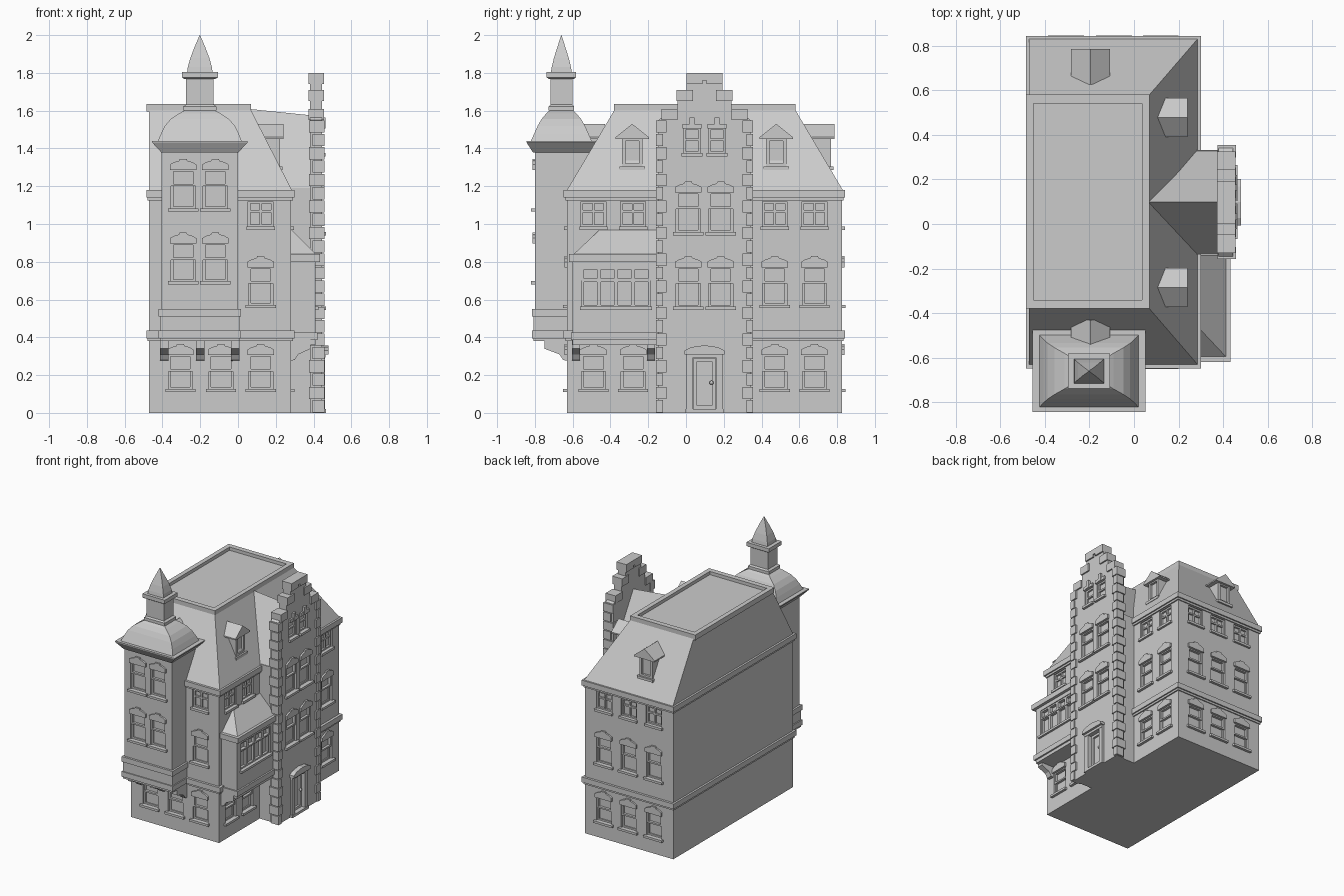
import bpy, bmesh
from mathutils import Vector

if "Cube" in bpy.data.objects:
    bpy.data.objects.remove(bpy.data.objects["Cube"])

parts = {}


def bm_of(name):
    return parts.setdefault(name, bmesh.new())


# facade frames: u runs along the wall, d points outward, z is up
def front(y0): return lambda u, d, z: Vector((u, y0 - d, z))
def back(y0): return lambda u, d, z: Vector((u, y0 + d, z))
def right(x0): return lambda u, d, z: Vector((x0 + d, u, z))
def world(u, d, z): return Vector((u, d, z))
def sideways(f): return lambda u, d, z: f(d, u, z)


def prism(name, f, pts, d0, d1):
    """Outline in (u, z) extruded from d0 to d1."""
    bm = bm_of(name)
    a = [bm.verts.new(f(u, d0, z)) for u, z in pts]
    b = [bm.verts.new(f(u, d1, z)) for u, z in pts]
    bm.faces.new(a)
    bm.faces.new(b[::-1])
    for i in range(len(a)):
        j = (i + 1) % len(a)
        bm.faces.new((a[i], b[i], b[j], a[j]))


def box(name, f, u0, u1, d0, d1, z0, z1):
    prism(name, f, [(u0, z0), (u1, z0), (u1, z1), (u0, z1)], d0, d1)


def loft(name, rings):
    """Stack of rectangles (x0, x1, y0, y1, z) skinned into one solid."""
    bm = bm_of(name)
    loops = [[bm.verts.new(p) for p in ((a, c, z), (b, c, z), (b, d, z), (a, d, z))]
             for a, b, c, d, z in rings]
    bm.faces.new(loops[0])
    bm.faces.new(loops[-1][::-1])
    for p, q in zip(loops, loops[1:]):
        for i in range(4):
            j = (i + 1) % 4
            bm.faces.new((p[i], p[j], q[j], q[i]))


def frame_bars(name, f, u, hw, z0, z1, d0, d1, t=0.012):
    box(name, f, u - hw, u - hw + t, d0, d1, z0, z1)
    box(name, f, u + hw - t, u + hw, d0, d1, z0, z1)
    box(name, f, u - hw + t, u + hw - t, d0, d1, z0, z0 + t)
    box(name, f, u - hw + t, u + hw - t, d0, d1, z1 - t, z1)


def sash_window(f, u, z0, z1):
    """Sash window with sill at z0 and arched keystone lintel up to z1."""
    top = z1 - 0.055
    mid = top - 0.09
    box("cutter", f, u - 0.064, u + 0.064, -0.025, 0.03, z0 + 0.015, top)
    box("window_sills", f, u - 0.08, u + 0.08, -0.01, 0.02, z0, z0 + 0.017)
    frame_bars("window_sashes", f, u, 0.064, z0 + 0.015, mid + 0.012, -0.03, -0.016)
    frame_bars("window_sashes", f, u, 0.064, mid, top, -0.03, -0.006)
    half = [(0.07, top - 0.004), (0.07, z1 - 0.03), (0.05, z1 - 0.018), (0.022, z1 - 0.01), (0.018, z1)]
    pts = [(u + a, z) for a, z in half] + [(u - a, z) for a, z in reversed(half)]
    prism("window_lintels", f, pts, -0.005, 0.013)


def cross_window(f, u):
    """Square upper-floor window with a cross of glazing bars."""
    box("cutter", f, u - 0.066, u + 0.066, -0.025, 0.03, 0.985, 1.12)
    box("window_sills", f, u - 0.075, u + 0.075, -0.01, 0.016, 0.968, 0.986)
    frame_bars("window_sashes", f, u, 0.066, 0.985, 1.12, -0.03, -0.01)
    box("window_sashes", f, u - 0.006, u + 0.006, -0.03, -0.012, 0.99, 1.115)
    box("window_sashes", f, u - 0.06, u + 0.06, -0.03, -0.013, 1.062, 1.074)


def dormer(f, u):
    """Dormer whose frame origin is the wall plane below it."""
    frame_bars("dormer_windows", f, u, 0.055, 1.30, 1.46, -0.22, -0.058, 0.02)
    box("dormer_windows", f, u - 0.05, u + 0.05, -0.22, -0.075, 1.29, 1.46)
    box("dormer_sills", f, u - 0.068, u + 0.068, -0.14, -0.045, 1.285, 1.305)
    prism("dormer_roofs", f, [(u - 0.088, 1.45), (u + 0.088, 1.45), (u + 0.088, 1.46),
                              (u, 1.53), (u - 0.088, 1.46)], -0.2, -0.04)


def bracket(f, u, reach):
    prism("brackets", sideways(f), [(-0.01, 0.275), (0.02, 0.28), (0.04, 0.31), (reach, 0.34),
                                    (reach, 0.385), (-0.01, 0.385)], u - 0.022, u + 0.022)


FR, BK, RT = front(-0.63), back(0.825), right(0.28)
TW, GB, BY = front(-0.80), right(0.445), right(0.41)

# main block, string course, eaves cornice
box("main_walls", world, -0.47, 0.28, -0.63, 0.825, 0, 1.16)
for z0, z1 in ((0.395, 0.435), (1.14, 1.18)):
    box("cornices", world, -0.485, 0.30, -0.648, 0.843, z0, z1)
    box("cornices", world, -0.478, 0.29, -0.638, 0.833, z0 - 0.015, z0)

# mansard roof with a raised rim
loft("mansard_roof", [(-0.47, 0.285, -0.63, 0.83, 1.18), (-0.47, 0.065, -0.375, 0.575, 1.61)])
for a, b, c, d in ((-0.485, 0.07, -0.38, -0.34), (-0.485, 0.07, 0.54, 0.58),
                   (-0.485, -0.45, -0.34, 0.54), (0.035, 0.07, -0.34, 0.54)):
    box("roof_rim", world, a, b, c, d, 1.595, 1.635)
dormer(RT, 0.478)
dormer(RT, -0.285)
dormer(BK, -0.195)
dormer(FR, -0.195)

# windows of the main block
for x in (-0.305, -0.09, 0.12):
    sash_window(FR, x, 0.11, 0.365)
    sash_window(BK, x, 0.11, 0.365)
    sash_window(BK, x, 0.555, 0.83)
    cross_window(BK, x)
sash_window(FR, 0.12, 0.555, 0.83)
cross_window(FR, 0.12)
for y in (0.47, 0.68):
    sash_window(RT, y, 0.11, 0.365)
    sash_window(RT, y, 0.555, 0.83)
    cross_window(RT, y)
for y in (-0.49, -0.28):
    sash_window(RT, y, 0.11, 0.365)
    cross_window(RT, y)

# corner tower hung off the front
box("tower_walls", world, -0.405, 0.0, -0.80, -0.50, 0.38, 1.40)
box("tower_base", world, -0.412, 0.007, -0.808, -0.62, 0.38, 0.53)
for z0, z1 in ((0.395, 0.435), (0.51, 0.55)):
    box("tower_base", world, -0.42, 0.015, -0.816, -0.62, z0, z1)
for x in (-0.29, -0.12):
    sash_window(TW, x, 1.065, 1.345)
    sash_window(TW, x, 0.68, 0.955)
for x in (-0.39, -0.2, -0.015):
    bracket(FR, x, 0.12)


def tower_loft(name, prof):
    loft(name, [(-0.202 - a, -0.202 + a, -0.66 - b, -0.66 + b, z) for a, b, z in prof])


tower_loft("tower_eaves", [(0.203, 0.15, 1.378), (0.253, 0.184, 1.432), (0.253, 0.184, 1.44)])
tower_loft("tower_bell_roof", [(0.222, 0.162, 1.438), (0.205, 0.143, 1.48), (0.185, 0.125, 1.52),
                               (0.155, 0.105, 1.555), (0.11, 0.08, 1.585), (0.07, 0.055, 1.607)])
tower_loft("cupola_plinth", [(0.088, 0.068, 1.60), (0.088, 0.068, 1.622), (0.073, 0.058, 1.632)])
tower_loft("cupola_neck", [(0.073, 0.058, 1.62), (0.073, 0.058, 1.78)])
tower_loft("cupola_cap", [(0.082, 0.066, 1.768), (0.095, 0.078, 1.776), (0.095, 0.078, 1.805)])
tower_loft("spire", [(0.067, 0.055, 1.804), (0.064, 0.051, 1.83), (0.05, 0.039, 1.88),
                     (0.027, 0.02, 1.94), (0.001, 0.001, 2.0)])

# stepped gable on the right side
C = 0.098
steps = [(0.243, 0), (0.243, 1.55), (0.22, 1.57), (0.22, 1.61), (0.143, 1.61),
         (0.143, 1.71), (0.095, 1.71), (0.095, 1.795)]
prism("gable_wall", world and right(0), [(C + a, z) for a, z in steps] +
      [(C - a, z) for a, z in reversed(steps)], 0.38, 0.445)
box("gable_side_walls", world, 0.27, 0.39, C - 0.235, C + 0.235, 0, 1.19)
for a, z in ((0.228, 1.61), (0.147, 1.71), (0.096, 1.80)):
    for s in (-1, 1):
        u = C + s * a
        v = u - s * 0.085
        box("gable_copings", right(0), min(u, v), max(u, v), 0.372, 0.456, z - 0.06, z)
box("gable_copings", right(0), C - 0.096, C + 0.096, 0.372, 0.456, 1.76, 1.80)

# corner quoins, alternately long and short
for i in range(22):
    z0, z1 = i * 0.0705 + 0.003, (i + 1) * 0.0705 - 0.003
    w, l = (0.055, 0.375) if i % 2 else (0.035, 0.395)
    for s in (-1, 1):
        u, v = C + s * 0.256, C + s * (0.256 - w)
        box("quoins", right(0), min(u, v), max(u, v), l, 0.457, z0, z1)

# cross roof behind the gable
bm = bm_of("gable_roof")
v = [bm.verts.new(p) for p in ((0.05, C - 0.235, 1.18), (0.05, C + 0.235, 1.18), (0.05, C, 1.61),
                               (0.39, C - 0.235, 1.18), (0.39, C + 0.235, 1.18), (0.39, C, 1.575))]
for idx in ((0, 1, 2), (3, 5, 4), (0, 3, 4, 1), (1, 4, 5, 2), (2, 5, 3, 0)):
    bm.faces.new([v[i] for i in idx])

# gable windows and attic openings
for s in (-1, 1):
    u = C + s * 0.086
    sash_window(GB, u, 0.94, 1.225)
    sash_window(GB, u, 0.545, 0.83)
    u = C + s * 0.066
    box("cutter", GB, u - 0.046, u + 0.046, -0.025, 0.03, 1.375, 1.51)
    box("window_sills", GB, u - 0.055, u + 0.055, -0.01, 0.018, 1.358, 1.376)
    frame_bars("window_sashes", GB, u, 0.046, 1.375, 1.51, -0.03, -0.012)
    box("window_sashes", GB, u - 0.04, u + 0.04, -0.03, -0.012, 1.44, 1.452)
    box("window_lintels", GB, u - 0.05, u + 0.05, -0.005, 0.013, 1.505, 1.53)
    box("window_lintels", GB, u - 0.014, u + 0.014, -0.005, 0.018, 1.505, 1.565)

# door with surround, arched hood, step and knob
box("cutter", GB, C - 0.062, C + 0.062, -0.03, 0.03, 0.02, 0.292)
frame_bars("door", GB, C, 0.058, 0.02, 0.29, -0.035, -0.015, 0.018)
for s in (-1, 1):
    a, b = C + s * 0.062, C + s * 0.098
    box("door_surround", GB, min(a, b), max(a, b), -0.005, 0.015, 0, 0.31)
box("door_surround", GB, C - 0.098, C + 0.098, -0.005, 0.018, 0.292, 0.32)
prism("door_hood", GB, [(C - 0.105, 0.31), (C + 0.105, 0.31), (C + 0.105, 0.33), (C + 0.07, 0.348),
                        (C, 0.358), (C - 0.07, 0.348), (C - 0.105, 0.33)], -0.005, 0.035)
box("door_step", GB, C - 0.1, C + 0.1, -0.04, 0.02, 0, 0.02)
ret = bmesh.ops.create_uvsphere(bm_of("door_knob"), u_segments=10, v_segments=6, radius=0.011)
bmesh.ops.translate(parts["door_knob"], verts=ret["verts"], vec=(0.438, 0.135, 0.16))

# oriel bay beside the gable
box("bay_walls", world, 0.27, 0.41, -0.60, -0.14, 0.36, 0.82)
box("bay_trim", world, 0.27, 0.422, -0.61, -0.14, 0.385, 0.425)
box("bay_trim", world, 0.27, 0.433, -0.62, -0.14, 0.80, 0.84)
loft("bay_roof", [(0.27, 0.412, -0.595, -0.14, 0.84), (0.27, 0.285, -0.46, -0.14, 0.967)])
box("cutter", BY, -0.55, -0.19, -0.03, 0.03, 0.56, 0.77)
box("bay_trim", BY, -0.56, -0.18, -0.01, 0.016, 0.545, 0.562)
for i in range(4):
    u = -0.55 + 0.09 * (i + 0.5)
    frame_bars("bay_windows", BY, u, 0.045, 0.56, 0.705, -0.035, -0.012, 0.011)
    frame_bars("bay_windows", BY, u, 0.045, 0.70, 0.77, -0.035, -0.006, 0.011)
for y in (-0.582, -0.185):
    bracket(RT, y, 0.105)

# turn every part into an object
objs = {}
for name, bm in parts.items():
    bmesh.ops.recalc_face_normals(bm, faces=bm.faces)
    me = bpy.data.meshes.new(name)
    bm.to_mesh(me)
    bm.free()
    objs[name] = bpy.data.objects.new(name, me)
    bpy.context.collection.objects.link(objs[name])

# recess the openings into the walls
cutter = objs["cutter"]
cutter.hide_render = True
for name in ("main_walls", "tower_walls", "gable_wall", "bay_walls"):
    mod = objs[name].modifiers.new("openings", 'BOOLEAN')
    mod.operation, mod.solver, mod.object = 'DIFFERENCE', 'EXACT', cutter
    bpy.context.view_layer.objects.active = objs[name]
    bpy.ops.object.modifier_apply(modifier=mod.name)
bpy.data.objects.remove(cutter)
